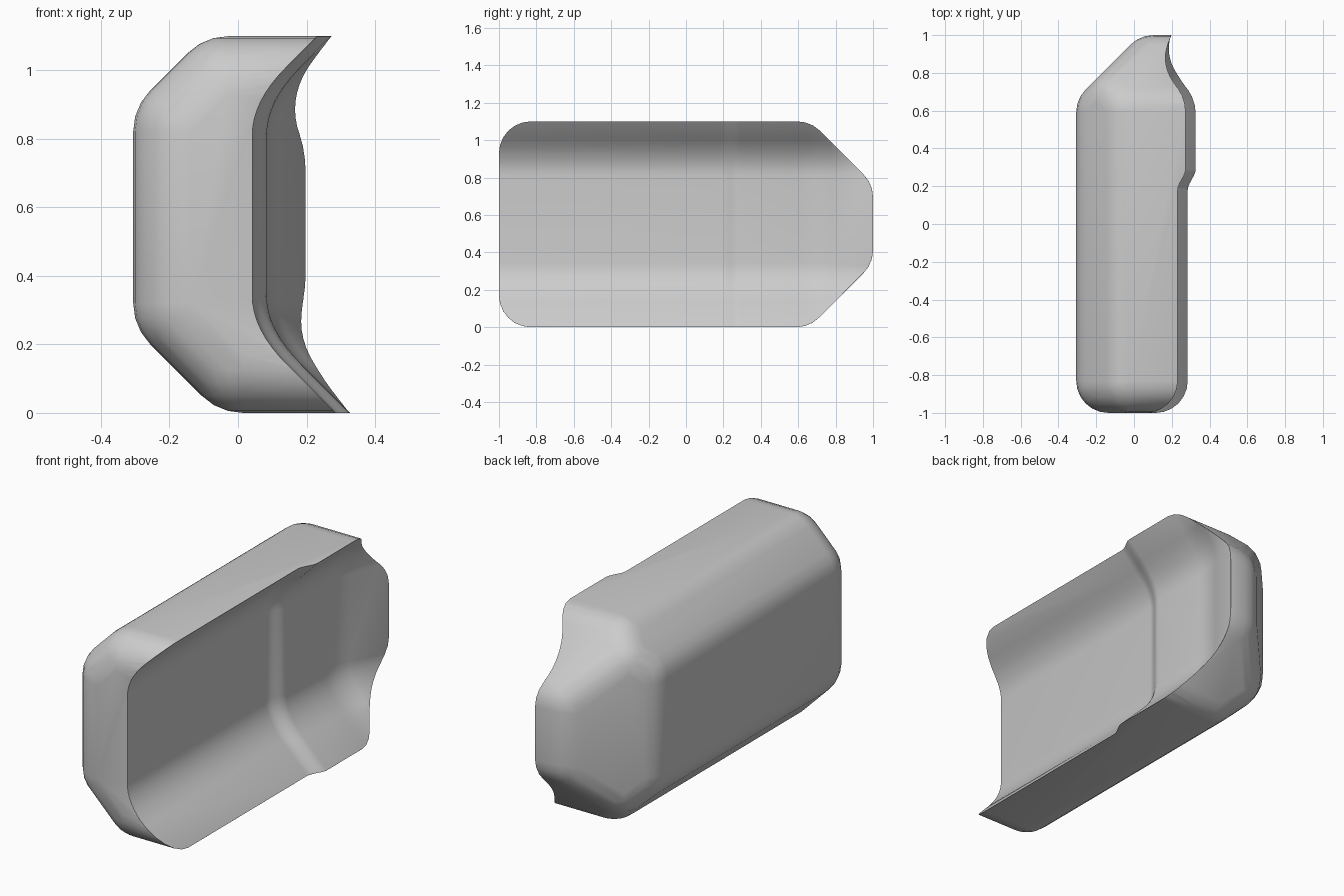
import bpy, bmesh, math
from mathutils import Vector, Matrix

if "Cube" in bpy.data.objects:
    bpy.data.objects.remove(bpy.data.objects["Cube"])

R = 0.17  # rounding radius of the outer body

grey = bpy.data.materials.new("plain grey")
grey.use_nodes = True
grey.diffuse_color = (0.6, 0.6, 0.6, 1)
grey.node_tree.nodes["Principled BSDF"].inputs["Base Color"].default_value = (0.6, 0.6, 0.6, 1)


def add_object(name, bm):
    bmesh.ops.recalc_face_normals(bm, faces=bm.faces[:])
    mesh = bpy.data.meshes.new(name)
    bm.to_mesh(mesh)
    bm.free()
    mesh.materials.append(grey)
    obj = bpy.data.objects.new(name, mesh)
    bpy.context.collection.objects.link(obj)
    return obj


# Outer body: chamfered block, shrunk by R, then rounded by hulling spheres
core = bmesh.new()
bmesh.ops.create_cube(core, size=4)
planes = [  # outward normal and distance
    ((-1, 0, 0), 0.306), ((1, 0, 0), 0.9),
    ((0, -1, 0), 1.0), ((0, 1, 0), 1.0),
    ((0, 0, -1), 0.0), ((0, 0, 1), 1.1),
    ((-1, 0, -1), 0.056), ((-1, 0, 1), 1.198),
    ((-1, 1, 0), 0.968), ((0, 1, 1), 1.766), ((0, 1, -1), 0.66),
]
for normal, dist in planes:
    n = Vector(normal)
    dist = dist / n.length - R
    n.normalize()
    cut = bmesh.ops.bisect_plane(core, geom=core.verts[:] + core.edges[:] + core.faces[:],
                                 plane_co=n * dist, plane_no=n, clear_outer=True)
    rim = [e for e in cut["geom_cut"] if isinstance(e, bmesh.types.BMEdge)]
    bmesh.ops.contextual_create(core, geom=rim)
corners = [v.co.copy() for v in core.verts]
core.free()

hull = bmesh.new()
for co in corners:
    bmesh.ops.create_uvsphere(hull, u_segments=24, v_segments=12, radius=R,
                              matrix=Matrix.Translation(co))
result = bmesh.ops.convex_hull(hull, input=hull.verts[:])
inside = {v for v in result["geom_interior"] if isinstance(v, bmesh.types.BMVert)}
bmesh.ops.delete(hull, geom=list(inside), context="VERTS")
bmesh.ops.dissolve_limit(hull, angle_limit=math.radians(0.5), verts=hull.verts[:], edges=hull.edges[:])
body = add_object("cover_body", hull)


# Hollow side: trough profile along y, with a raised step and a flared end
def smooth_max(a, b, k):
    h = max(k - abs(a - b), 0) / k
    return max(a, b) + h * h * k / 4


def smooth_step(t):
    t = min(max(t, 0), 1)
    return t * t * (3 - 2 * t)


def trough(y, z):
    x = smooth_max(smooth_max(0.042, 0.285 - z, 0.1), z - 0.868, 0.1)
    return x + 0.042 * smooth_step((y - 0.18) / 0.11) + smooth_max(0, 0.38 * (y - 0.7), 0.03)


def span(a, b, n):
    return [a + (b - a) * i / n for i in range(n + 1)]


ys = [-1.2] + span(0.18, 0.29, 6) + span(0.62, 0.78, 6) + [1.2]
zs = [-0.2] + span(0.14, 0.345, 8) + span(0.81, 1.01, 8) + [1.3]
sheet = bmesh.new()
grid = [[sheet.verts.new((trough(y, z), y, z)) for z in zs] for y in ys]
for a, b in zip(grid, grid[1:]):
    for i in range(len(zs) - 1):
        sheet.faces.new((a[i], a[i + 1], b[i + 1], b[i]))
far = bmesh.ops.extrude_face_region(sheet, geom=sheet.faces[:], use_keep_orig=True)
for v in far["geom"]:
    if isinstance(v, bmesh.types.BMVert):
        v.co.x = 2
cutter = add_object("hollow_cutter", sheet)
cutter.hide_render = True
cutter.hide_set(True)

hollow = body.modifiers.new("hollow", "BOOLEAN")
hollow.operation = "DIFFERENCE"
hollow.object = cutter
hollow.solver = "EXACT"

# Softened rim
soft = body.modifiers.new("soft_rim", "BEVEL")
soft.width = 0.015
soft.segments = 3
soft.limit_method = "ANGLE"
soft.angle_limit = math.radians(35)

bpy.context.view_layer.objects.active = body
body.select_set(True)
for name in ("hollow", "soft_rim"):
    bpy.ops.object.modifier_apply(modifier=name)
bpy.data.objects.remove(cutter)
bpy.ops.object.shade_smooth_by_angle(angle=math.radians(40))
